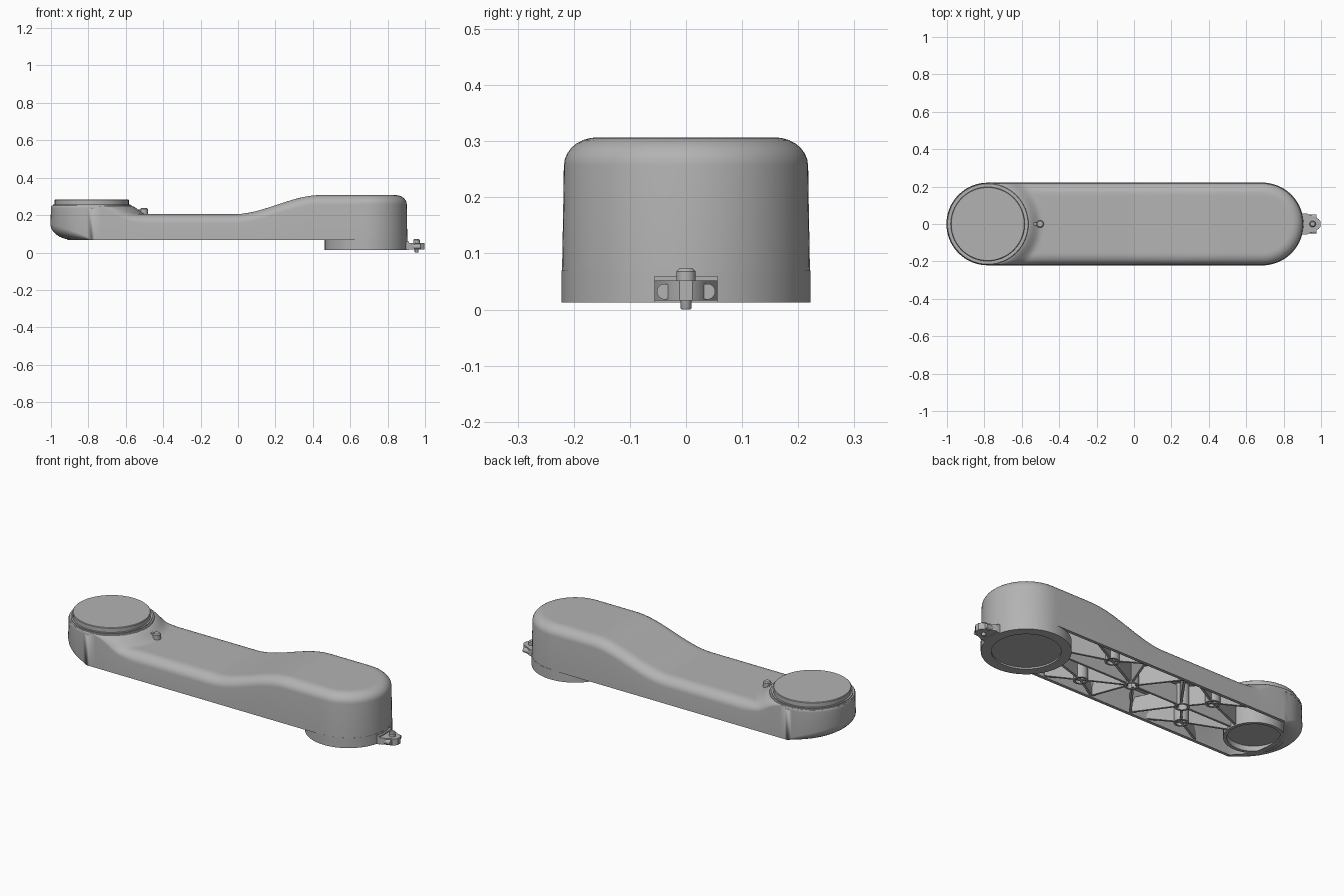
import bpy, bmesh, math
from mathutils import Vector

if "Cube" in bpy.data.objects:
    bpy.data.objects.remove(bpy.data.objects["Cube"])

grey = bpy.data.materials.new("housing grey")
grey.use_nodes = True
GREY = (0.45, 0.45, 0.45, 1)
grey.diffuse_color = GREY
grey.node_tree.nodes["Principled BSDF"].inputs["Base Color"].default_value = GREY

HEAD, TAIL, BASE = -0.782, 0.685, 0.066


def finish(name, bm, angle=35):
    bmesh.ops.remove_doubles(bm, verts=bm.verts, dist=0.0004)
    bmesh.ops.recalc_face_normals(bm, faces=bm.faces)
    mesh = bpy.data.meshes.new(name)
    bm.to_mesh(mesh)
    bm.free()
    mesh.materials.append(grey)
    ob = bpy.data.objects.new(name, mesh)
    bpy.context.collection.objects.link(ob)
    bpy.ops.object.select_all(action='DESELECT')
    ob.select_set(True)
    bpy.context.view_layer.objects.active = ob
    bpy.ops.object.shade_smooth_by_angle(angle=math.radians(angle))
    return ob


def smooth(t):
    t = max(0.0, min(1.0, t))
    return t * t * (3 - 2 * t)


def lathe(name, x, y, profile, closed=False, n=64):
    """Spin an (r, z) profile around a vertical axis."""
    bm = bmesh.new()
    rings = [[bm.verts.new((x + r * math.cos(math.tau * i / n), y + r * math.sin(math.tau * i / n), z))
              for i in range(n)] for r, z in profile]
    pairs = list(zip(rings, rings[1:]))
    if closed:
        pairs.append((rings[-1], rings[0]))
    else:
        bm.faces.new(rings[0])
        bm.faces.new(rings[-1])
    for a, b in pairs:
        for i in range(n):
            j = (i + 1) % n
            bm.faces.new((a[i], a[j], b[j], b[i]))
    return finish(name, bm)


def tube(name, x, y, ro, ri, z0, z1, n=64):
    return lathe(name, x, y, [(ro, z0), (ro, z1), (ri, z1), (ri, z0)], True, n)


def disc(name, x, y, r, z0, z1, n=64):
    return lathe(name, x, y, [(r, z0), (r, z1)], n=n)


def prism(name, outline, z0, tops):
    """Upright prism; tops gives the upper height at each corner."""
    bm = bmesh.new()
    low = [bm.verts.new((x, y, z0)) for x, y in outline]
    high = [bm.verts.new((x, y, z)) for (x, y), z in zip(outline, tops)]
    bm.faces.new(low)
    bm.faces.new(high)
    n = len(low)
    for i in range(n):
        j = (i + 1) % n
        bm.faces.new((low[i], low[j], high[j], high[i]))
    return finish(name, bm)


# Housing: hollow shell made of inset stadium rings
def top(x, y):
    arm = 0.205 + 0.102 * smooth((x + 0.02) / 0.46)
    return arm + 0.045 * smooth((0.29 - math.hypot(x - HEAD, y)) / 0.08)


ARC, SIDE = 28, 90
plan = []   # (spine x, outward direction)
for i in range(ARC):
    a = -math.pi / 2 + math.pi * i / ARC
    plan.append((TAIL, math.cos(a), math.sin(a)))
for i in range(SIDE):
    plan.append((TAIL + (HEAD - TAIL) * i / SIDE, 0, 1))
for i in range(ARC):
    a = math.pi / 2 + math.pi * i / ARC
    plan.append((HEAD, math.cos(a), math.sin(a)))
for i in range(SIDE):
    plan.append((HEAD + (TAIL - HEAD) * i / SIDE, 0, -1))

body = bmesh.new()
rings = []


def add_ring(rule):
    ring = []
    for sx, dx, dy in plan:
        chin = max(0.0, -dx) ** 0.7 if sx == HEAD else 0.0
        edge = smooth((sx + 0.78) / 0.3)
        r, drop, z = rule(sx, chin, edge)
        x, y = sx + dx * r, dy * r
        ring.append(body.verts.new((x, y, top(x, y) - drop if z is None else z)))
    rings.append(ring)


STEPS = 7
for k in range(15):                                  # outer top
    add_ring(lambda sx, c, e, k=k: (0.2175 * k / 15 - 0.06 * e * k / 15, 0, None))
for k in range(STEPS + 1):                           # rounded shoulder
    a = math.pi / 2 * k / STEPS
    add_ring(lambda sx, c, e, a=a: (0.2175 - 0.06 * e * (1 - math.sin(a)),
                                    0.05 * e * (1 - math.cos(a)), None))
for k in range(STEPS + 1):                           # side and chin
    a = math.pi / 2 * k / STEPS
    add_ring(lambda sx, c, e, a=a: (0.221 - 0.13 * c * (1 - math.cos(a)), 0,
                                    BASE + 0.085 * c * (1 - math.sin(a))))
for k in range(STEPS, -1, -1):                       # inner wall
    a = math.pi / 2 * k / STEPS
    add_ring(lambda sx, c, e, a=a: (0.204 - 0.12 * c * (1 - math.cos(a)), 0,
                                    BASE + (0.085 * c + 0.01) * (1 - math.sin(a))))
for k in range(8, -1, -1):                           # ceiling
    add_ring(lambda sx, c, e, k=k: ((0.204 - 0.03 * e) * k / 8, 0.02, None))
for a, b in zip(rings, rings[1:]):
    for i in range(len(plan)):
        j = (i + 1) % len(plan)
        body.faces.new((a[i], a[j], b[j], b[i]))
finish("housing_shell", body, 45)

# Head joint: rim, lip and cap above, socket below
lathe("head_rim", HEAD, 0, [(0.2185, 0.235), (0.2185, 0.247), (0.215, 0.252)])
disc("head_lip", HEAD, 0, 0.207, 0.245, 0.257)
lathe("head_cap", HEAD, 0, [(0.198, 0.25), (0.198, 0.28), (0.195, 0.283)])
tube("head_socket", HEAD + 0.02, 0, 0.15, 0.132, BASE, 0.21)
disc("head_socket_disc", HEAD + 0.02, 0, 0.135, 0.095, 0.11)

# Tail joint: base ring with recessed disc
tube("tail_base_ring", TAIL, 0, 0.2215, 0.17, 0.013, 0.07)
tube("tail_socket_wall", TAIL, 0, 0.2, 0.17, 0.06, 0.22)
disc("tail_socket_disc", TAIL, 0, 0.172, 0.022, 0.035)


# Underside bosses and ribs
def rib(p, q, width=0.012):
    p, q = Vector(p), Vector(q)
    side = (q - p).normalized().orthogonal() * width / 2
    corners = [p - side, q - side, q + side, p + side]
    prism("underside_rib", corners, BASE + 0.006,
          [top(v.x, v.y) - 0.028 - 0.4 * max(0, abs(v.y) - 0.13) for v in corners])


bosses = [(0.24, 0.12), (0.24, -0.12), (0.015, 0), (-0.305, 0), (-0.40, 0.12), (-0.40, -0.12)]
for x, y in bosses:
    tube("screw_boss", x, y, 0.037, 0.026, BASE + 0.002, top(x, y) - 0.015, 24)
for s in (1, -1):
    for p, q in [((0.24, 0.12), (0.03, 0.01)), ((0.24, 0.12), (0.40, 0.205)),
                 ((0.24, 0.12), (0.10, 0.205)), ((0.24, 0.12), (0.49, 0.04)),
                 ((0.0, 0.01), (-0.15, 0.205)), ((0.03, 0.02), (0.10, 0.205)),
                 ((-0.29, 0.01), (-0.15, 0.205)), ((-0.32, 0.02), (-0.40, 0.12)),
                 ((-0.40, 0.12), (-0.25, 0.205)), ((-0.40, 0.12), (-0.56, 0.205)),
                 ((-0.40, 0.12), (-0.62, 0.03))]:
        rib((p[0], s * p[1]), (q[0], s * q[1]))
rib((-0.02, 0), (-0.27, 0))
rib((0.05, 0), (0.49, 0))
rib((-0.34, 0), (-0.62, 0))

# Tail clip: lug, bolts and pin
half = [(0.89, 0.056), (0.925, 0.056), (0.965, 0.036), (0.988, 0.026), (0.998, 0.012)]
lug = [(x, -y) for x, y in half] + [(x, y) for x, y in reversed(half)]
prism("clip_lug", lug, 0.016, [0.052] * len(lug))
prism("clip_mount", [(0.88, -0.056), (0.915, -0.056), (0.915, 0.056), (0.88, 0.056)], 0.013, [0.06] * 4)
for s in (1, -1):
    bolt = disc("clip_bolt", 0, 0, 0.014, 0, 0.05, 24)
    bolt.rotation_euler = (0, math.pi / 2, 0)
    bolt.location = (0.925, s * 0.038, 0.032)
lathe("clip_pin", 0.955, 0, [(0.008, 0), (0.01, 0.003), (0.01, 0.05), (0.017, 0.052), (0.017, 0.068),
                             (0.012, 0.073)], n=24)

# Head latch: stem and round button
prism("latch_stem", [(-0.575, -0.008), (-0.5, -0.008), (-0.5, 0.008), (-0.575, 0.008)], 0.2, [0.23] * 4)
lathe("latch_button", -0.502, 0, [(0.02, 0.2), (0.02, 0.232), (0.015, 0.237)], n=24)
